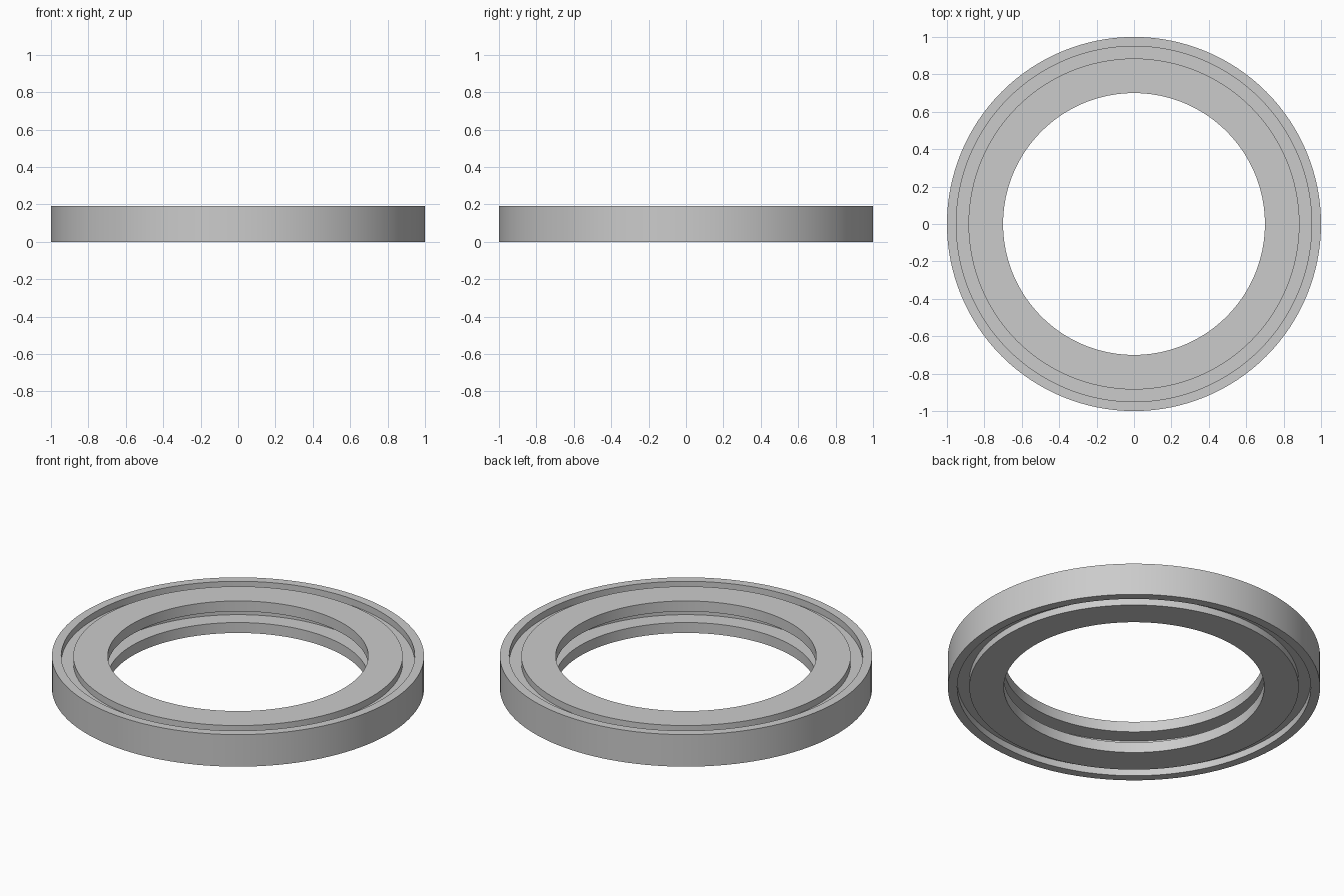
import bpy
import bmesh
import math

cube = bpy.data.objects.get("Cube")
if cube:
    bpy.data.objects.remove(cube, do_unlink=True)

# Ring dimensions
HEIGHT = 0.19
OUTER, BORE = 1.0, 0.70
GROOVE_IN, GROOVE_OUT, GROOVE_DEPTH = 0.885, 0.95, 0.04
CHANNEL_R, CHANNEL_LOW = 0.80, 0.062
SEGMENTS = 128

# Plain grey metal
grey = bpy.data.materials.new("grey_metal")
grey.use_nodes = True
colour = (0.6, 0.6, 0.6, 1.0)
grey.diffuse_color = colour
grey.node_tree.nodes["Principled BSDF"].inputs["Base Color"].default_value = colour

# Lower half of the cross-section, from the bore channel out to the rim
lower = [
    (CHANNEL_R, CHANNEL_LOW), (BORE, CHANNEL_LOW), (BORE, 0),
    (GROOVE_IN, 0), (GROOVE_IN, GROOVE_DEPTH),
    (GROOVE_OUT, GROOVE_DEPTH), (GROOVE_OUT, 0), (OUTER, 0),
]
# The upper half mirrors the lower one
profile = lower + [(r, HEIGHT - z) for r, z in reversed(lower)]

# Spin the closed profile around the vertical axis
bm = bmesh.new()
verts = [bm.verts.new((r, 0, z)) for r, z in profile]
edges = [bm.edges.new((v, verts[i - 1])) for i, v in enumerate(verts)]
bmesh.ops.spin(bm, geom=verts + edges, cent=(0, 0, 0), axis=(0, 0, 1),
               angle=math.tau, steps=SEGMENTS, use_merge=False)
bmesh.ops.remove_doubles(bm, verts=bm.verts, dist=0.0005)
bmesh.ops.recalc_face_normals(bm, faces=bm.faces)

mesh = bpy.data.meshes.new("grooved_ring")
bm.to_mesh(mesh)
bm.free()
mesh.materials.append(grey)
ring = bpy.data.objects.new("grooved_ring", mesh)
bpy.context.collection.objects.link(ring)

# Smooth round walls with crisp corners
bpy.ops.object.select_all(action="DESELECT")
ring.select_set(True)
bpy.context.view_layer.objects.active = ring
bpy.ops.object.shade_smooth_by_angle(angle=math.radians(30))
